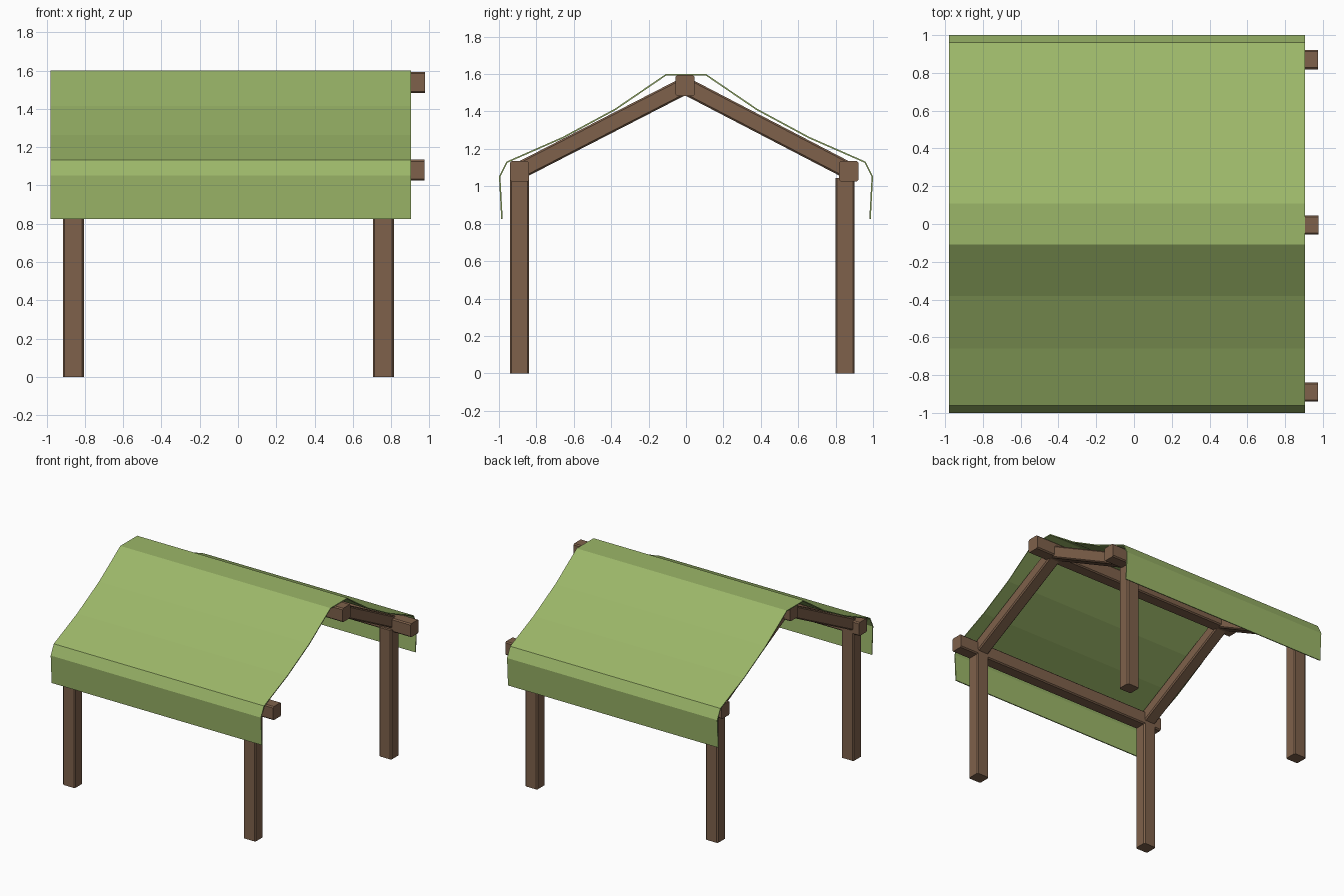
import bpy
from mathutils import Vector, Matrix

if "Cube" in bpy.data.objects:
    bpy.data.objects.remove(bpy.data.objects["Cube"])


def material(name, rgb):
    m = bpy.data.materials.new(name)
    m.diffuse_color = (*rgb, 1)
    m.use_nodes = True
    m.node_tree.nodes["Principled BSDF"].inputs["Base Color"].default_value = m.diffuse_color
    return m


WOOD = material("wood", (0.21, 0.12, 0.07))
CLOTH = material("green_cloth", (0.33, 0.47, 0.14))


def add_mesh(name, verts, faces, mat):
    me = bpy.data.meshes.new(name)
    me.from_pydata(verts, [], faces)
    me.materials.append(mat)
    ob = bpy.data.objects.new(name, me)
    bpy.context.collection.objects.link(ob)
    return ob


def timber(name, start, end, width, depth, side, c=0.009):
    """Square timber with chamfered long edges; width runs along side."""
    a, b, u = Vector(start), Vector(end), Vector(side)
    v = (b - a).normalized().cross(u)
    w, d = width / 2, depth / 2
    ring = [(w, d - c), (w - c, d), (c - w, d), (-w, d - c),
            (-w, c - d), (c - w, -d), (w - c, -d), (w, c - d)]
    verts = [p + u * s + v * t for p in (a, b) for s, t in ring]
    faces = [(i, (i + 1) % 8, (i + 1) % 8 + 8, i + 8) for i in range(8)]
    faces += [tuple(range(7, -1, -1)), tuple(range(8, 16))]
    return add_mesh(name, verts, faces, WOOD)


X, Y = (1, 0, 0), (0, 1, 0)
RIDGE_Y, RIDGE_Z, EAVE_Z = -0.005, 1.538, 1.08
ENDS = (("left", -0.86), ("right", 0.76))
SIDES = (("front", -0.89, -0.89), ("back", 0.85, 0.87))

# Posts and rafters
for end, x in ENDS:
    for side, post_y, beam_y in SIDES:
        timber(f"{side}_{end}_post", (x, post_y, 0), (x, post_y, 1.045), 0.11, 0.102, X)
        timber(f"{side}_{end}_rafter", (x, beam_y, EAVE_Z + 0.003),
               (x, RIDGE_Y, RIDGE_Z), 0.1, 0.092, X)

# Eave beams and ridge beam
for side, _, y in SIDES:
    timber(f"{side}_eave_beam", (-0.965, y, EAVE_Z), (0.975, y, EAVE_Z), 0.102, 0.11, Y)
timber("ridge_beam", (-0.965, RIDGE_Y, RIDGE_Z), (0.977, RIDGE_Y, RIDGE_Z), 0.102, 0.112, Y)

# Sagging cloth canopy with hanging skirts, extruded from a mirrored profile
half = [(0.988, 0.825), (1.0, 1.052), (0.96, 1.132), (0.66, 1.264), (0.38, 1.415), (0.108, 1.6)]
profile = [(-y, z) for y, z in half] + half[::-1]
n = len(profile)
verts = [(x, y, z) for x in (-0.98, 0.905) for y, z in profile]
faces = [(i, i + n, i + n + 1, i + 1) for i in range(n - 1)]
canopy = add_mesh("canopy", verts, faces, CLOTH)
thick = canopy.modifiers.new("thickness", "SOLIDIFY")
thick.thickness = 0.008
# normals face outwards, so the thickness grows inwards
thick.offset = -1 if canopy.data.polygons[n // 2 - 1].normal.z > 0 else 1
